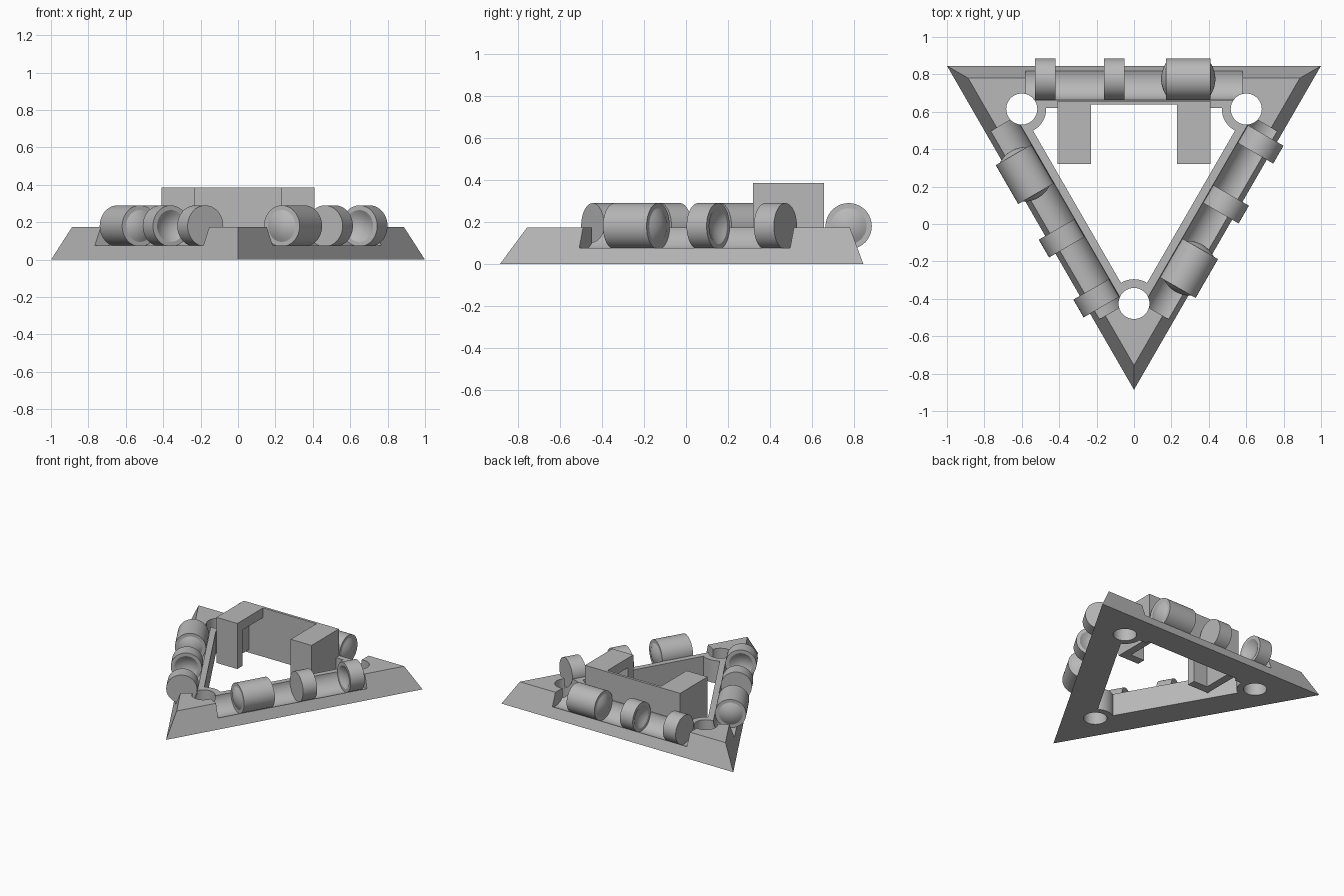
import bpy, bmesh, math
from mathutils import Matrix, Vector

cube = bpy.data.objects.get("Cube")
if cube:
    bpy.data.objects.remove(cube, do_unlink=True)

CY = 0.268                      # centre of the triangle
HEIGHT = 0.175
AXIS_Y, AXIS_Z, ROLLER_R = 0.775, 0.18, 0.11
TURNS = [math.radians(a) for a in (0, 120, -120)]

grey = bpy.data.materials.new("plain grey")
grey.use_nodes = True
grey.diffuse_color = (0.48, 0.48, 0.48, 1)
grey.node_tree.nodes["Principled BSDF"].inputs["Base Color"].default_value = (0.48, 0.48, 0.48, 1)


def turn(angle):
    """Rotation about the centre of the triangle."""
    c = Vector((0, CY, 0))
    return Matrix.Translation(c) @ Matrix.Rotation(angle, 4, 'Z') @ Matrix.Translation(-c)


def finish(name, bm):
    bmesh.ops.recalc_face_normals(bm, faces=bm.faces)
    mesh = bpy.data.meshes.new(name)
    bm.to_mesh(mesh)
    bm.free()
    ob = bpy.data.objects.new(name, mesh)
    bpy.context.collection.objects.link(ob)
    mesh.materials.append(grey)
    return ob


def loft(name, rings):
    """Skin a list of equal closed rings and cap both ends."""
    bm = bmesh.new()
    rows = [[bm.verts.new(p) for p in ring] for ring in rings]
    n = len(rows[0])
    for a, b in zip(rows, rows[1:]):
        for i in range(n):
            bm.faces.new((a[i], a[(i + 1) % n], b[(i + 1) % n], b[i]))
    bm.faces.new(rows[0])
    bm.faces.new(rows[-1])
    return finish(name, bm)


def box(name, lo, hi):
    rect = [(lo[0], lo[1]), (hi[0], lo[1]), (hi[0], hi[1]), (lo[0], hi[1])]
    return loft(name, [[(x, y, z) for x, y in rect] for z in (lo[2], hi[2])])


def triangle(inradius, z):
    return [(2 * inradius * math.sin(a), CY - 2 * inradius * math.cos(a), z) for a in TURNS]


def disc(x, y, r, z, n=48):
    return [(x + r * math.cos(2 * math.pi * i / n), y + r * math.sin(2 * math.pi * i / n), z)
            for i in range(n)]


def axle_ring(x, r, n=64):
    return [(x, AXIS_Y + r * math.cos(2 * math.pi * i / n), AXIS_Z + r * math.sin(2 * math.pi * i / n))
            for i in range(n)]


def cut(target, cutter):
    cutter.hide_render = True
    mod = target.modifiers.new("cut", 'BOOLEAN')
    mod.operation, mod.solver, mod.object = 'DIFFERENCE', 'EXACT', cutter
    bpy.context.view_layer.objects.active = target
    bpy.ops.object.modifier_apply(modifier=mod.name)
    bpy.data.objects.remove(cutter, do_unlink=True)


def smooth(ob):
    bpy.ops.object.select_all(action='DESELECT')
    ob.select_set(True)
    bpy.context.view_layer.objects.active = ob
    bpy.ops.object.shade_smooth_by_angle(angle=math.radians(25))


# Sloped triangular base frame
base = loft("base_frame", [triangle(0.577, 0), triangle(0.512, HEIGHT)])
opening = loft("opening_cutter", [triangle(0.352, -0.1), triangle(0.352, 0.3)])
corners = [turn(a) @ Vector((0, CY - 0.693, 0)) for a in TURNS]
for c in corners:               # rounded bosses left around the corner holes
    cut(opening, loft("boss", [disc(c.x, c.y, 0.13, z) for z in (-0.2, 0.4)]))
cut(base, opening)
for c in corners:
    cut(base, loft("hole", [disc(c.x, c.y, 0.083, z) for z in (-0.2, 0.4)]))

# Round-bottomed roller troughs along each side
for a in TURNS:
    trough = loft("trough", [axle_ring(x, ROLLER_R + 0.002) for x in (-0.58, 0.58)])
    trough.data.transform(turn(a))
    cut(base, trough)
cut(base, box("rim_slot", (-0.41, 0.5, -0.1), (0.41, 0.645, 0.3)))
smooth(base)

# Hooked bracket: back plate with two hollow arms
bracket = box("bracket", (-0.41, 0.32, 0.03), (0.41, 0.658, 0.385))
cut(bracket, box("arm_gap", (-0.23, 0.2, -0.1), (0.23, 0.638, 0.5)))
cut(bracket, box("arm_hollow", (-0.35, 0.385, -0.1), (0.35, 0.638, 0.31)))


def end_cap(x, side, bulge, r=0.085, steps=6):
    """Rings from the rim to the middle; positive bulge is a dome, negative a socket."""
    if not bulge:
        return []
    return [axle_ring(x + side * bulge * (1 - (1 - k / steps) ** 2), max(r * (1 - k / steps), 0.002))
            for k in range(steps + 1)]


def roller(name, x0, x1, bulge0, bulge1, angle):
    rings = end_cap(x0, -1, bulge0)[::-1]
    rings += [axle_ring(x0, ROLLER_R), axle_ring(x1, ROLLER_R)]
    rings += end_cap(x1, 1, bulge1)
    ob = loft(name, rings)
    ob.data.transform(turn(angle))
    smooth(ob)


# Three rollers per side: two with facing sockets, one with domed ends
for side, a in zip(("back", "right", "left"), TURNS):
    roller(side + "_end_roller", -0.53, -0.42, 0, -0.03, a)
    roller(side + "_middle_roller", -0.16, -0.05, -0.03, 0, a)
    roller(side + "_wide_roller", 0.17, 0.41, 0.025, 0.025, a)
